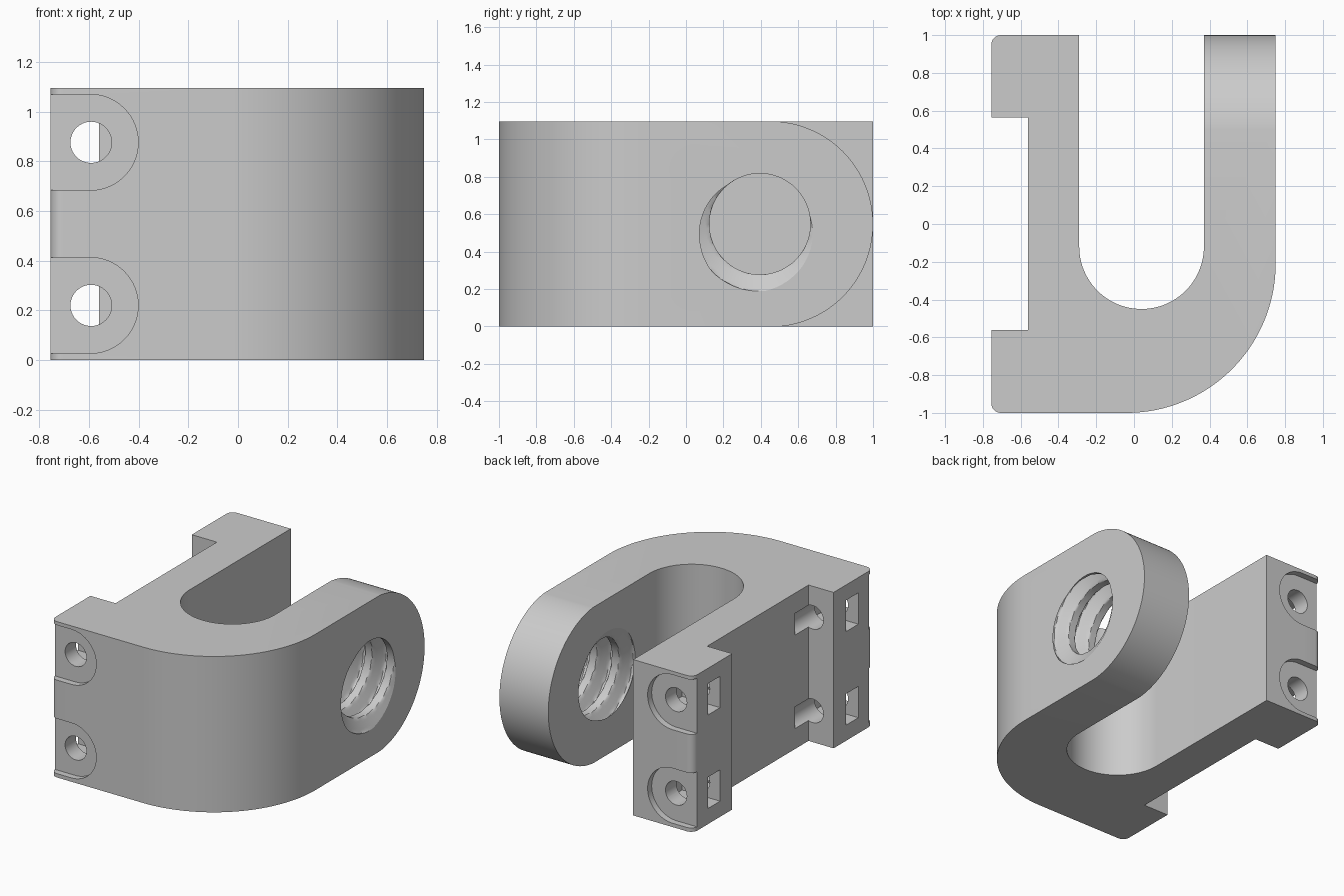
import bpy, bmesh, math
from mathutils import Vector

cube = bpy.data.objects.get("Cube")
if cube:
    bpy.data.objects.remove(cube, do_unlink=True)

HEIGHT = 1.095
grey = bpy.data.materials.new("light grey")
grey.use_nodes = True
grey.diffuse_color = (0.6, 0.6, 0.6, 1)
grey.node_tree.nodes["Principled BSDF"].inputs["Base Color"].default_value = (0.6, 0.6, 0.6, 1)


def arc(cx, cy, r, start, end, steps):
    angles = [math.radians(start + (end - start) * i / steps) for i in range(steps + 1)]
    return [(cx + r * math.cos(a), cy + r * math.sin(a)) for a in angles]


def finish(name, bm):
    bmesh.ops.recalc_face_normals(bm, faces=bm.faces)
    mesh = bpy.data.meshes.new(name)
    bm.to_mesh(mesh)
    bm.free()
    mesh.materials.append(grey)
    obj = bpy.data.objects.new(name, mesh)
    bpy.context.collection.objects.link(obj)
    return obj


def prism(name, outline, axis, low, high):
    """Extrude a 2D outline along the x, y or z axis."""
    place = {"x": lambda p, t: (t, p[0], p[1]),
             "y": lambda p, t: (p[0], t, p[1]),
             "z": lambda p, t: (p[0], p[1], t)}[axis]
    bm = bmesh.new()
    face = bm.faces.new([bm.verts.new(place(p, low)) for p in outline])
    new = bmesh.ops.extrude_face_region(bm, geom=[face])["geom"]
    move = Vector(place((0, 0), high - low))
    bmesh.ops.translate(bm, vec=move, verts=[v for v in new if isinstance(v, bmesh.types.BMVert)])
    return finish(name, bm)


def rectangle(x0, y0, x1, y1):
    return [(x0, y0), (x1, y0), (x1, y1), (x0, y1)]


def thread_cutter():
    """Cylinder whose radius follows a right-handed trapezoidal thread."""
    y, z, pitch, minor, major = 0.395, 0.548, 0.17, 0.27, 0.36
    around, along, low, high = 72, 60, 0.3, 0.82
    bm = bmesh.new()
    rings = []
    for i in range(along + 1):
        x = low + (high - low) * i / along
        ring = []
        for j in range(around):
            turn = j / around
            phase = (x - 0.75) / pitch - turn + 0.69
            offset = abs(phase - round(phase))
            depth = min(1, max(0, (0.33 - offset) / 0.26))
            r = minor + (major - minor) * depth
            a = math.tau * turn
            ring.append(bm.verts.new((x, y + r * math.cos(a), z + r * math.sin(a))))
        rings.append(ring)
    for a, b in zip(rings, rings[1:]):
        for j in range(around):
            k = (j + 1) % around
            bm.faces.new((a[j], a[k], b[k]))
            bm.faces.new((a[j], b[k], b[j]))
    bm.faces.new(rings[0])
    bm.faces.new(rings[-1])
    return finish("thread_cutter", bm)


# U-shaped body with a stepped back plate
outline = arc(-0.705, -0.95, 0.05, 180, 270, 8)
outline += arc(-0.04, -0.21, 0.79, 270, 360, 40)
outline += [(0.75, 1), (0.37, 1)]
outline += arc(0.04, -0.12, 0.33, 0, -180, 48)
outline += [(-0.29, 1)]
outline += arc(-0.705, 0.95, 0.05, 90, 180, 8)
outline += [(-0.755, 0.565), (-0.56, 0.565), (-0.56, -0.56), (-0.755, -0.56)]
body = prism("clamp_bracket", outline, "z", 0, HEIGHT)

# Rounded arm end
tip = math.degrees(math.acos(0.05 / 0.55))
end_outline = arc(0.45, HEIGHT / 2, 0.55, tip, -tip, 64)
end_outline += [(0.5, -0.1), (1.1, -0.1), (1.1, 1.2), (0.5, 1.2)]
cutters = [prism("arm_end_cutter", end_outline, "x", 0.3, 0.9), thread_cutter()]

# Bolt holes, open counterbores and nut slots, at both ends and both heights
for side in (-1, 1):
    for z in (0.22, 0.877):
        recess = arc(-0.595, z, 0.193, -90, 90, 32) + [(-0.9, z + 0.193), (-0.9, z - 0.193)]
        cutters.append(prism("recess_cutter", recess, "y", side * 0.955, side * 1.1))
        hole = arc(-0.592, z, 0.083, 0, 360, 40)[:-1]
        cutters.append(prism("bolt_hole_cutter", hole, "y", side * 0.41, side * 1.05))
        slot = rectangle(-0.85, z - 0.11, -0.46, z + 0.11)
        cutters.append(prism("nut_slot_cutter", slot, "y", side * 0.7, side * 0.835))

# Cut everything from the body
bpy.context.view_layer.objects.active = body
for cutter in cutters:
    cutter.hide_render = True
    mod = body.modifiers.new("cut", "BOOLEAN")
    mod.operation = "DIFFERENCE"
    mod.solver = "EXACT"
    mod.object = cutter
    bpy.ops.object.modifier_apply(modifier=mod.name)
    bpy.data.objects.remove(cutter, do_unlink=True)

# Smooth the curved walls, keep edges sharp
bpy.ops.object.select_all(action="DESELECT")
body.select_set(True)
bpy.ops.object.shade_smooth_by_angle(angle=math.radians(25))
